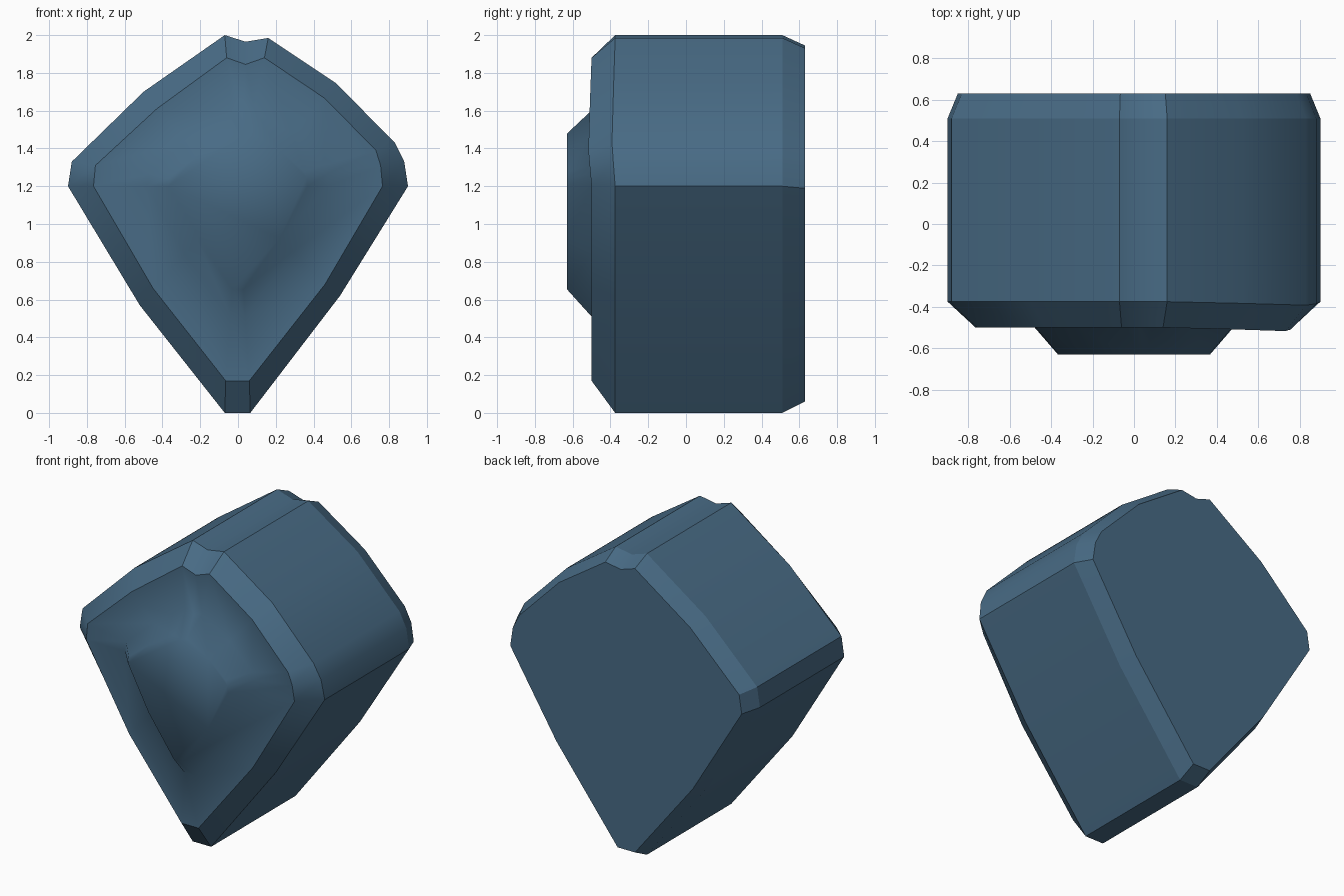
import bpy, bmesh, math

if "Cube" in bpy.data.objects:
    bpy.data.objects.remove(bpy.data.objects["Cube"])

# Kite-shaped outline and the inset front outline (x, z), clockwise from the top
outer = [(-.07, 2), (.04, 1.965), (.16, 1.985), (.52, 1.745), (.83, 1.43), (.88, 1.33), (.9, 1.2),
         (.54, .62), (.065, 0), (-.07, 0), (-.52, .57), (-.9, 1.2), (-.88, 1.33), (-.5, 1.7)]
inner = [(-.06, 1.88), (.04, 1.845), (.14, 1.88), (.46, 1.665), (.73, 1.39), (.755, 1.31), (.765, 1.2),
         (.46, .68), (.06, .17), (-.065, .17), (-.45, .66), (-.765, 1.2), (-.755, 1.31), (-.43, 1.61)]
# The right shoulder leans slightly forward
lean = {3: -.008, 4: -.017, 5: -.01}


def scaled(pts, sx, up, down, cz):
    return [(x * sx, cz + (z - cz) * (up if z > cz else down)) for x, z in pts]


# Loops from back to front: (outline, y, uses lean)
loops = [(scaled(outer, .945, .945, .94, 1.0), .63, False),
         (outer, .51, False),
         (outer, -.375, True),
         (inner, -.5, True),
         (scaled(inner, .627, .59, .67, 1.2), -.5, False),
         (scaled(inner, .48, .41, .53, 1.2), -.63, False)]

bm = bmesh.new()
rings = [[bm.verts.new((x, y + (lean.get(i, 0) if leans else 0), z)) for i, (x, z) in enumerate(pts)]
         for pts, y, leans in loops]
n = len(outer)
for a, b in zip(rings, rings[1:]):
    for i in range(n):
        j = (i + 1) % n
        bm.faces.new((a[i], a[j], b[j], b[i]))
bm.faces.new(rings[0])
bm.faces.new(rings[-1])
bmesh.ops.recalc_face_normals(bm, faces=bm.faces)

# Soft raised front; crisp rims and corners elsewhere
soft = set(rings[4] + rings[5])
rims = [set(r) for r in rings[:4]]
for f in bm.faces:
    f.smooth = True
for e in bm.edges:
    if not soft & set(e.verts):
        on_rim = any(set(e.verts) <= r for r in rims)
        e.smooth = not (on_rim or e.calc_face_angle(0) > math.radians(30))

mesh = bpy.data.meshes.new("faceted_block")
bm.to_mesh(mesh)
bm.free()
block = bpy.data.objects.new("faceted_block", mesh)
bpy.context.collection.objects.link(block)

mat = bpy.data.materials.new("slate blue")
mat.diffuse_color = (.065, .147, .235, 1)
mat.use_nodes = True
mat.node_tree.nodes["Principled BSDF"].inputs["Base Color"].default_value = mat.diffuse_color
mesh.materials.append(mat)
